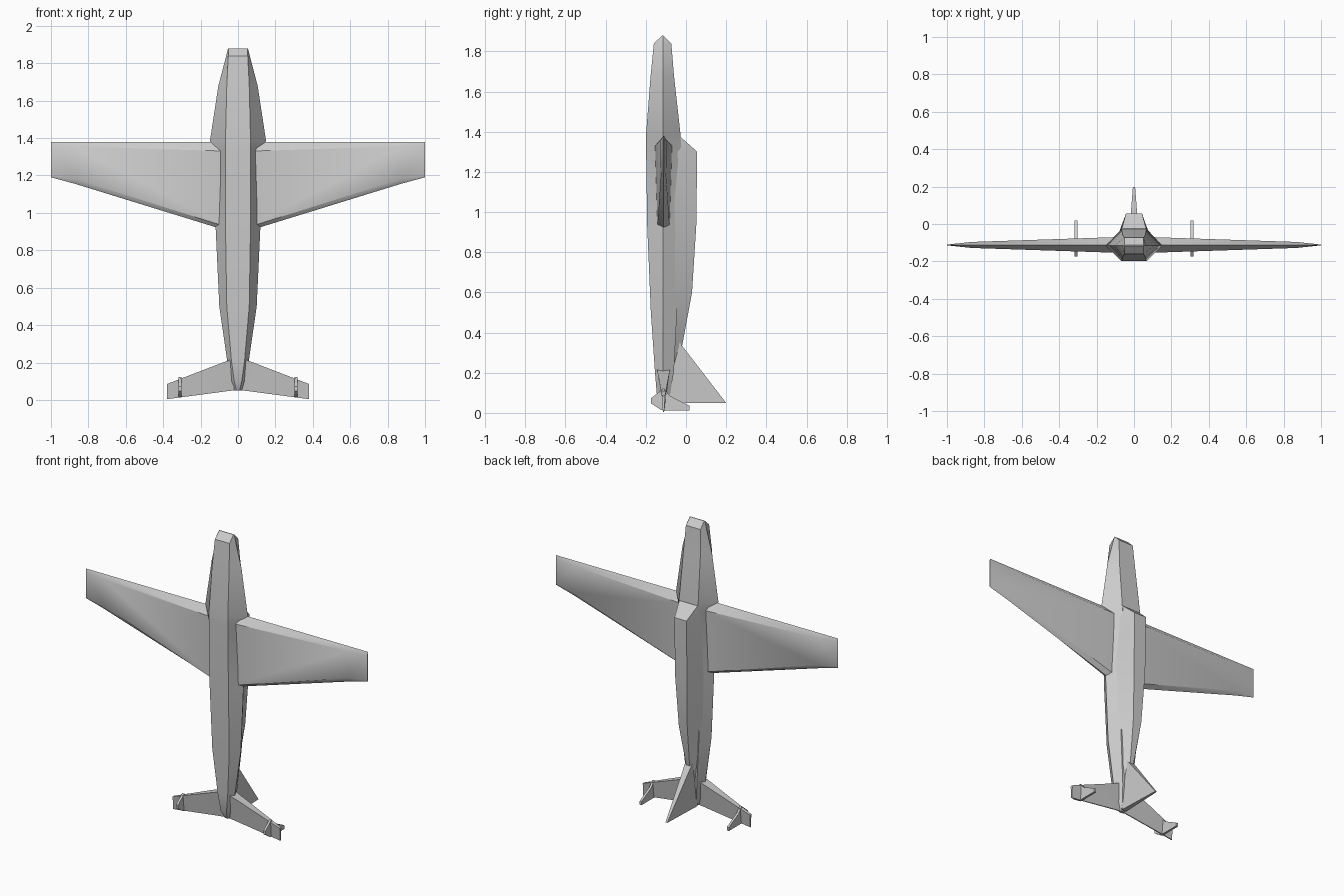
import bpy, bmesh, math

if "Cube" in bpy.data.objects:
    bpy.data.objects.remove(bpy.data.objects["Cube"])


def loft(name, rings):
    """Skin a list of equal-length point rings and cap both ends."""
    bm = bmesh.new()
    vs = [[bm.verts.new(p) for p in r] for r in rings]
    n = len(rings[0])
    for a, b in zip(vs, vs[1:]):
        for i in range(n):
            j = (i + 1) % n
            bm.faces.new((a[i], a[j], b[j], b[i]))
    bm.faces.new(vs[0])
    bm.faces.new(vs[-1])
    bmesh.ops.remove_doubles(bm, verts=bm.verts, dist=1e-5)
    bmesh.ops.recalc_face_normals(bm, faces=bm.faces)
    me = bpy.data.meshes.new(name)
    bm.to_mesh(me)
    bm.free()
    ob = bpy.data.objects.new(name, me)
    bpy.context.collection.objects.link(ob)
    bpy.context.view_layer.objects.active = ob
    for o in bpy.context.selected_objects:
        o.select_set(False)
    ob.select_set(True)
    bpy.ops.object.shade_smooth_by_angle(angle=math.radians(30))
    return ob


def mirror(ob):
    ob.modifiers.new("mirror", 'MIRROR').use_mirror_merge = False


# Fuselage: six-sided sections (z, half width, flat half width, belly y, top y)
YC = -0.115
body = [(1.88, .053, .05, -.117, -.113), (1.84, .063, .052, -.16, -.073),
        (1.68, .105, .06, -.176, -.06), (1.385, .15, .067, -.199, -.027),
        (1.33, .115, .067, -.199, -.025), (.93, .12, .067, -.193, -.027),
        (.5, .1, .06, -.175, -.045), (.21, .058, .035, -.155, -.06),
        (.1, .04, .02, -.146, -.078), (.05, .02, .008, -.122, -.105)]
loft("fuselage", [[(-f, b, z), (f, b, z), (w, YC, z), (f, t, z), (-f, t, z), (-w, YC, z)]
                  for z, w, f, b, t in body])

# Canopy and spine: trapezoid sections (z, base half width, base y, top half width, top y)
spine = [(1.372, .07, -.06, .065, -.025), (1.30, .082, -.06, .043, .056),
         (.93, .086, -.06, .042, .051), (.6, .075, -.065, .03, .03),
         (.33, .053, -.075, .012, -.02), (.08, .022, -.095, .003, -.085)]
loft("canopy_spine", [[(-w, b, z), (w, b, z), (t, y, z), (-t, y, z)]
                      for z, w, b, t, y in spine])

# Wings: six-sided sections (x, nose z, front break z, thickness, rear break z, thickness, tail z)
sections = [(.06, 1.38, 1.33, .043, .925, .031, .905),
            (.87, 1.38, 1.355, .016, 1.18, .013, 1.155),
            (1.0, 1.38, 1.36, .002, 1.2, .002, 1.19)]
WY = -.112
mirror(loft("wing", [[(x, WY, le), (x, WY + f, zf), (x, WY + r, zr),
                      (x, WY, te), (x, WY - r, zr), (x, WY - f, zf)]
                     for x, le, zf, f, zr, r, te in sections]))

# Tailplane: blunt front edge tapering to a thin rear edge (x, front z, half thickness, rear z)
tail = [(0, .232, .033, .053), (.055, .21, .031, .047), (.38, .085, .008, .004)]
mirror(loft("tailplane", [[(x, WY - t, a), (x, WY + t, a), (x, WY + .003, b), (x, WY - .003, b)]
                          for x, a, t, b in tail]))

# Small end plates on the tailplane
plate = [(-.112, .122), (-.175, .072), (-.175, .048), (-.125, .015),
         (-.112, 0.012), (.018, .012), (.018, .035), (-.08, .085)]
mirror(loft("tail_end_plate", [[(x, y, z) for y, z in plate] for x in (.303, .317)]))

# Tail fin, thick at the root and thin at the tip
fin = [(-.09, .425, .028), (-.02, .335, .023), (.198, .052, .006)]
loft("tail_fin", [[(-t, y, z), (t, y, z), (t, y, .05), (-t, y, .05)]
                  if y > .1 else [(-t, y, z), (t, y, z), (t * .6, y, .05), (-t * .6, y, .05)]
                  for y, z, t in fin])
